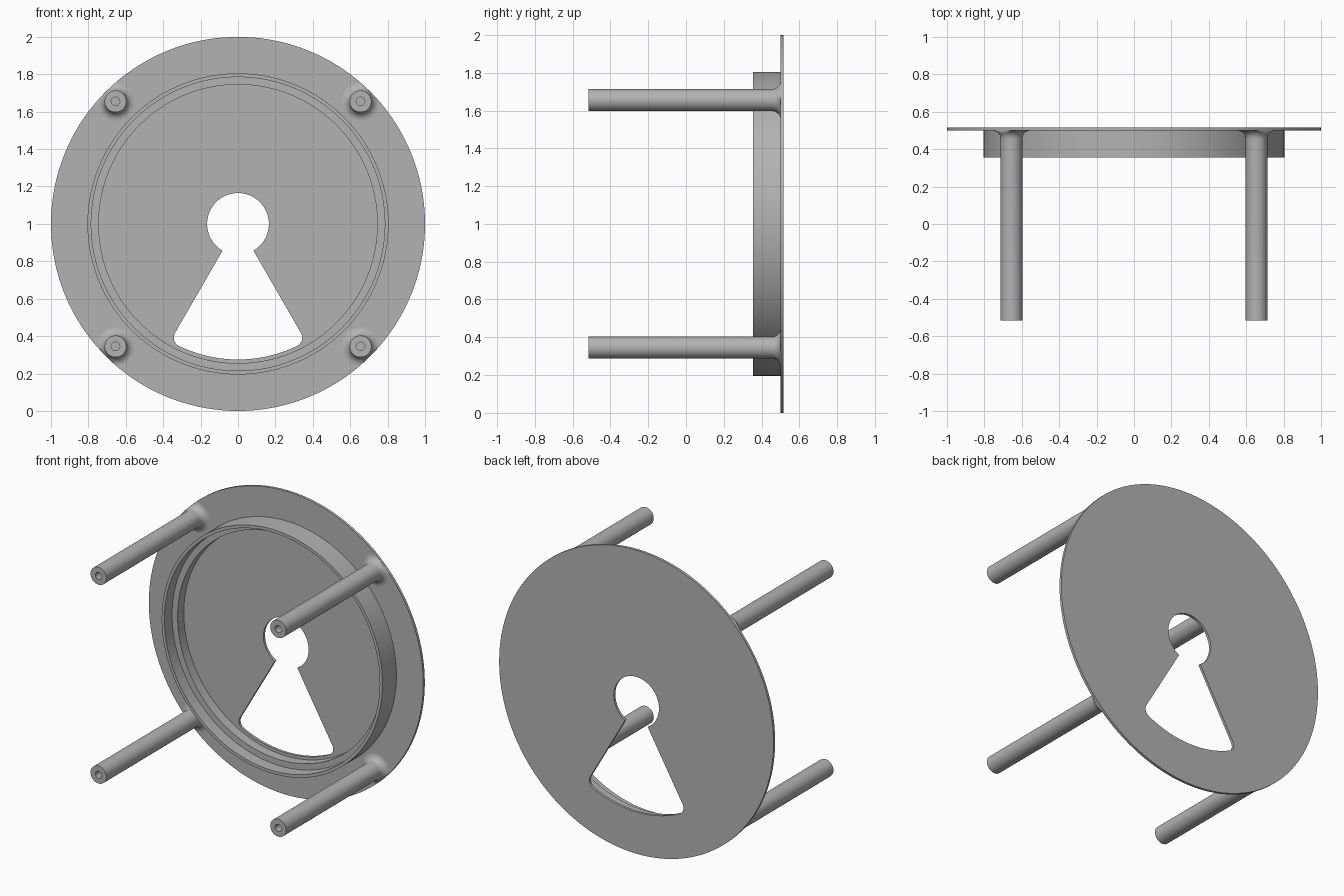
import bpy, bmesh
from math import sin, cos, pi, radians, asin, sqrt

cube = bpy.data.objects.get("Cube")
if cube:
    bpy.data.objects.remove(cube, do_unlink=True)

grey = bpy.data.materials.new("plain grey")
grey.use_nodes = True
colour = (0.45, 0.45, 0.45, 1)
grey.diffuse_color = colour
grey.node_tree.nodes["Principled BSDF"].inputs["Base Color"].default_value = colour

AXIS_Z = 1.0                       # height of the plate centre
PLATE_FRONT, PLATE_BACK = 0.5, 0.517


def finish(name, bm):
    """Weld, orient, shade and colour one part."""
    bmesh.ops.remove_doubles(bm, verts=bm.verts, dist=1e-5)
    bmesh.ops.recalc_face_normals(bm, faces=bm.faces)
    mesh = bpy.data.meshes.new(name)
    bm.to_mesh(mesh)
    bm.free()
    mesh.materials.append(grey)
    obj = bpy.data.objects.new(name, mesh)
    bpy.context.collection.objects.link(obj)
    bpy.ops.object.select_all(action='DESELECT')
    obj.select_set(True)
    bpy.context.view_layer.objects.active = obj
    bpy.ops.object.shade_smooth_by_angle(angle=radians(30))
    return obj


def lathe(profile, x, z, steps, closed=False):
    """Turn a (radius, y) profile round a front-to-back axis."""
    bm = bmesh.new()
    rings = [[bm.verts.new((x + r * cos(2 * pi * i / steps), y,
                            z + r * sin(2 * pi * i / steps)))
              for i in range(steps)] for r, y in profile]
    pairs = list(zip(rings, rings[1:]))
    if closed:
        pairs.append((rings[-1], rings[0]))
    for a, b in pairs:
        for i in range(steps):
            j = (i + 1) % steps
            bm.faces.new((a[i], a[j], b[j], b[i]))
    return bm


def arc(cx, cy, r, start, end, n):
    """Points on an arc, angles in radians."""
    return [(cx + r * cos(start + (end - start) * i / n),
             cy + r * sin(start + (end - start) * i / n)) for i in range(n + 1)]


# Keyhole outline: round hole joined to a fan with rounded corners
HOLE_R, FAN_R, CORNER_R = 0.165, 0.725, 0.05
half = radians(30)
down = -pi / 2
reach = FAN_R - CORNER_R
turn = half - asin(CORNER_R / reach)
right, left = down + turn, down - turn
keyhole = arc(0, 0, HOLE_R, down + half, down - half + 2 * pi, 48)
keyhole += arc(reach * cos(left), reach * sin(left), CORNER_R,
               down - half - pi / 2, left, 8)
keyhole += arc(0, 0, FAN_R, left, right, 24)[1:-1]
keyhole += arc(reach * cos(right), reach * sin(right), CORNER_R,
               right, down + half + pi / 2, 8)
rim = arc(0, 0, 1, 0, 2 * pi, 144)[:-1]

# Plate: filled outline with the keyhole left open, then thickened
curve = bpy.data.curves.new("plate_outline", 'CURVE')
curve.dimensions = '2D'
curve.fill_mode = 'BOTH'
curve.extrude = (PLATE_BACK - PLATE_FRONT) / 2
for points in (rim, keyhole):
    spline = curve.splines.new('POLY')
    spline.points.add(len(points) - 1)
    for p, (u, v) in zip(spline.points, points):
        p.co = (u, v, 0, 1)
    spline.use_cyclic_u = True
outline = bpy.data.objects.new("plate_outline", curve)
bpy.context.collection.objects.link(outline)
bpy.context.view_layer.update()
flat = bpy.data.meshes.new_from_object(
    outline.evaluated_get(bpy.context.evaluated_depsgraph_get()))
bpy.data.objects.remove(outline, do_unlink=True)
bm = bmesh.new()
bm.from_mesh(flat)
bpy.data.meshes.remove(flat)
for v in bm.verts:
    u, w, d = v.co
    v.co = (u, (PLATE_FRONT + PLATE_BACK) / 2 - d, AXIS_Z + w)
finish("round_plate", bm)

# Collar with an inner shelf
collar = [(0.805, 0.505), (0.805, 0.355), (0.785, 0.355),
          (0.785, 0.435), (0.745, 0.435), (0.745, 0.505)]
finish("stepped_collar", lathe(collar, 0, AXIS_Z, 144, closed=True))

# Four posts with screw holes and flared feet
POST_R, BORE_R, FLARE, TIP, SPREAD = 0.058, 0.023, 0.045, -0.517, 0.655
post = [(0, TIP + 0.3), (BORE_R, TIP + 0.3), (BORE_R, TIP), (POST_R, TIP)]
post += arc(POST_R + FLARE, PLATE_FRONT - FLARE, FLARE, pi, pi / 2, 8)
post += [(POST_R + FLARE, 0.505), (0, 0.505)]
for side, sx in (("left", 1), ("right", -1)):
    for level, sz in (("upper", 1), ("lower", -1)):
        bm = lathe(post, sx * SPREAD, AXIS_Z + sz * SPREAD, 40)
        # Trim the flare at the plate edge
        for v in bm.verts:
            dist = sqrt(v.co.x ** 2 + (v.co.z - AXIS_Z) ** 2)
            if dist > 0.999:
                v.co.x *= 0.999 / dist
                v.co.z = AXIS_Z + (v.co.z - AXIS_Z) * 0.999 / dist
        finish(f"{level}_{side}_post", bm)
